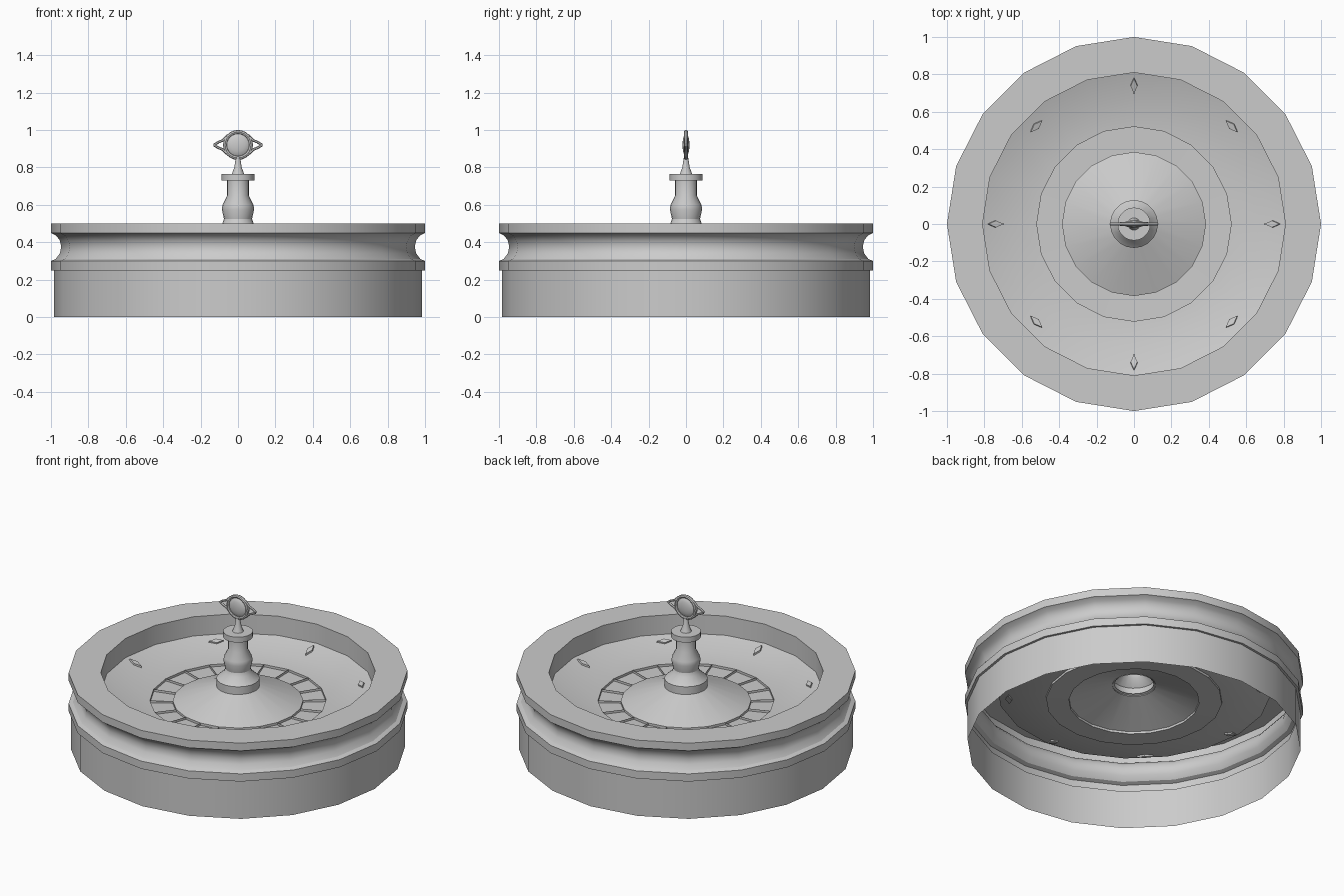
import bpy, bmesh, math
from mathutils import Vector, Matrix

if "Cube" in bpy.data.objects:
    bpy.data.objects.remove(bpy.data.objects["Cube"])

SIDES = 20


def finish(bm, name, smooth=True):
    bmesh.ops.recalc_face_normals(bm, faces=bm.faces)
    mesh = bpy.data.meshes.new(name)
    bm.to_mesh(mesh)
    bm.free()
    ob = bpy.data.objects.new(name, mesh)
    bpy.context.collection.objects.link(ob)
    if smooth:
        bpy.ops.object.select_all(action='DESELECT')
        bpy.context.view_layer.objects.active = ob
        ob.select_set(True)
        bpy.ops.object.shade_smooth_by_angle(angle=math.radians(30))
    return ob


def lathe_bm(profile, n=SIDES, cap=False):
    """Revolve (radius, z) points around z."""
    bm = bmesh.new()
    rings = [[bm.verts.new((r * math.cos(2 * math.pi * i / n),
                            r * math.sin(2 * math.pi * i / n), z))
              for i in range(n)] for r, z in profile]
    for a, b in zip(rings, rings[1:]):
        for i in range(n):
            j = (i + 1) % n
            bm.faces.new((a[i], a[j], b[j], b[i]))
    if cap:
        bm.faces.new(rings[-1])
    return bm


# Outer bowl: open underneath, coved side, flat rim, sloping inner track
bowl = [(0.985, 0), (0.985, 0.25), (1, 0.25), (1, 0.30), (0.975, 0.31),
        (0.953, 0.34), (0.945, 0.375), (0.953, 0.41), (0.972, 0.435),
        (1, 0.45), (1, 0.50), (0.81, 0.50), (0.81, 0.375),
        (0.67, 0.33), (0.52, 0.315)]
finish(lathe_bm(bowl), "bowl")

# Pocket ring: each segment inset and sunk, leaving thin dividers
bm = lathe_bm([(0.52, 0.315), (0.385, 0.312)])
cells = bm.faces[:]
bmesh.ops.inset_individual(bm, faces=cells, thickness=0.005, use_even_offset=True)
floors = bmesh.ops.extrude_discrete_faces(bm, faces=cells)["faces"]
for v in {v for f in floors for v in f.verts}:
    v.co.z -= 0.015
finish(bm, "pocket_ring", smooth=False)

# Central cone
finish(lathe_bm([(0.385, 0.312), (0.115, 0.415)]), "wheel_cone")

# Turned hub
hub = [(0.128, 0.405), (0.128, 0.46), (0.083, 0.502), (0.075, 0.525),
       (0.086, 0.575), (0.083, 0.60), (0.058, 0.65), (0.058, 0.73),
       (0.088, 0.73), (0.088, 0.765), (0.033, 0.765), (0.02, 0.80),
       (0.012, 0.85)]
finish(lathe_bm(hub, cap=True), "hub")

# Diamond studs: radial on the axes, tangential on the diagonals
bm = bmesh.new()
for k in range(8):
    geo = bmesh.ops.create_cone(bm, cap_ends=True, segments=4, radius1=1,
                                radius2=0.85, depth=1)["verts"]
    turn = math.pi / 2 if k % 2 else 0
    m = (Matrix.Rotation(k * math.pi / 4, 4, 'Z')
         @ Matrix.Translation((0.74, 0, 0.354))
         @ Matrix.Rotation(-0.31, 4, 'Y')
         @ Matrix.Rotation(turn, 4, 'Z')
         @ Matrix.Diagonal((0.05, 0.021, 0.02, 1)))
    bmesh.ops.transform(bm, matrix=m, verts=geo)
finish(bm, "diamond_studs", smooth=False)

# Finial: flattened disc inside a ring
EYE = Matrix.Translation((0, 0, 0.92)) @ Matrix.Rotation(math.pi / 2, 4, 'X')
bm = bmesh.new()
bmesh.ops.create_uvsphere(bm, u_segments=20, v_segments=10, radius=0.062)
bm.transform(EYE @ Matrix.Diagonal((1, 1, 0.3, 1)))
finish(bm, "finial_disc")
section = [(0.069 + 0.011 * math.cos(t * math.pi / 4),
            0.012 * math.sin(t * math.pi / 4)) for t in range(9)]
bm = lathe_bm(section, 24)
bmesh.ops.remove_doubles(bm, verts=bm.verts, dist=1e-5)
bm.transform(EYE)
finish(bm, "finial_ring")

# Pointed side loops of the finial
bm = bmesh.new()
half = [(0.055, 0.05), (0.082, 0.024), (0.105, 0.015), (0.126, 0.002)]
path = half + [(x, -z) for x, z in reversed(half)]
for side in (-1, 1):
    rings = []
    for i, (x, z) in enumerate(path):
        p, q = path[max(i - 1, 0)], path[min(i + 1, len(path) - 1)]
        d = Vector((q[0] - p[0], q[1] - p[1])).normalized()
        ring = []
        for t in range(6):
            a = t * math.pi / 3
            u = 0.007 * math.cos(a)
            ring.append(bm.verts.new((side * (x - d.y * u), 0.008 * math.sin(a),
                                      0.92 + z + d.x * u)))
        rings.append(ring)
    for a, b in zip(rings, rings[1:]):
        for t in range(6):
            bm.faces.new((a[t], a[(t + 1) % 6], b[(t + 1) % 6], b[t]))
finish(bm, "finial_side_loops")
